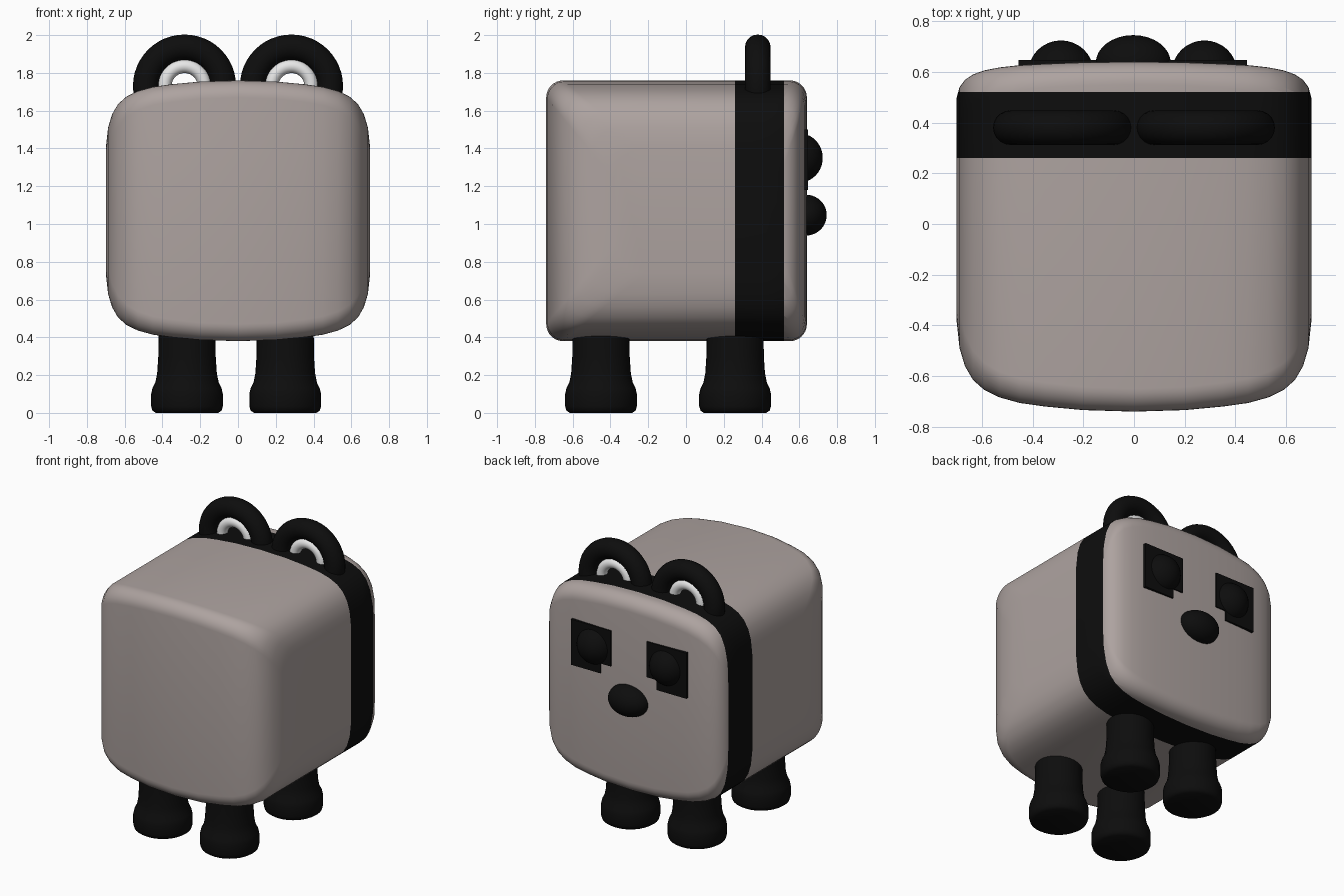
import bpy, bmesh, math
from mathutils import Vector

cube = bpy.data.objects.get("Cube")
if cube:
    bpy.data.objects.remove(cube, do_unlink=True)


def material(name, rgb):
    m = bpy.data.materials.new(name)
    m.use_nodes = True
    m.diffuse_color = (*rgb, 1)
    m.node_tree.nodes["Principled BSDF"].inputs["Base Color"].default_value = (*rgb, 1)
    return m


fur = material("warm grey", (0.42, 0.365, 0.35))
black = material("black", (0.004, 0.004, 0.004))
white = material("white", (0.8, 0.8, 0.8))


def finish(obj, name, *mats, angle=40):
    obj.name = name
    for m in mats:
        obj.data.materials.append(m)
    bpy.ops.object.select_all(action="DESELECT")
    obj.select_set(True)
    bpy.context.view_layer.objects.active = obj
    bpy.ops.object.shade_smooth_by_angle(angle=math.radians(angle))
    return obj


def from_bmesh(bm, name, *mats, angle=40):
    bmesh.ops.recalc_face_normals(bm, faces=bm.faces)
    mesh = bpy.data.meshes.new(name)
    bm.to_mesh(mesh)
    bm.free()
    obj = bpy.data.objects.new(name, mesh)
    bpy.context.collection.objects.link(obj)
    return finish(obj, name, *mats, angle=angle)


def rounded_rect(x, y0, y1, z0, z1, r, steps=8):
    """Closed loop of points in the plane at x."""
    corners = [(y1 - r, z1 - r), (y0 + r, z1 - r), (y0 + r, z0 + r), (y1 - r, z0 + r)]
    pts = []
    for k, (cy, cz) in enumerate(corners):
        for i in range(steps + 1):
            a = math.pi / 2 * (k + i / steps)
            pts.append((x, cy + r * math.cos(a), cz + r * math.sin(a)))
    return pts


# Body: rounded sections lofted from side to side, shrinking towards the sides
half = [(0, 0), (0.2, 0.006), (0.35, 0.02), (0.45, 0.034), (0.53, 0.056), (0.59, 0.085),
        (0.635, 0.125), (0.667, 0.18), (0.688, 0.25), (0.7, 0.36)]
sections = [(-x, d) for x, d in reversed(half[1:])] + half
bm = bmesh.new()
loops = []
for x, d in sections:
    pts = rounded_rect(x, -0.74 + d, 0.64 - 0.4 * d, 0.38 + d, 1.76 - d, 0.09 + 0.2 * d)
    loops.append([bm.verts.new(p) for p in pts])
for a, b in zip(loops, loops[1:]):
    n = len(a)
    for i in range(n):
        bm.faces.new((a[i], a[(i + 1) % n], b[(i + 1) % n], b[i]))
bm.faces.new(loops[0])
bm.faces.new(loops[-1])
# Collar band: cut the body and colour the faces between the cuts
band = (0.26, 0.52)
for y in band:
    bmesh.ops.bisect_plane(bm, geom=bm.verts[:] + bm.edges[:] + bm.faces[:],
                           plane_co=(0, y, 0), plane_no=(0, 1, 0))
for f in bm.faces:
    f.material_index = int(band[0] < f.calc_center_median().y < band[1])
from_bmesh(bm, "body", fur, black, angle=60)

# Legs: lathed profile with a wider foot
profile = [(0, 0), (0.165, 0), (0.183, 0.012), (0.19, 0.035), (0.19, 0.1), (0.183, 0.13),
           (0.168, 0.16), (0.158, 0.21), (0.152, 0.3), (0.15, 0.5)]
for end, y in (("front", -0.45), ("back", 0.26)):
    for side, x in (("right", -0.27), ("left", 0.25)):
        bm = bmesh.new()
        vs = [bm.verts.new((x + r, y, z)) for r, z in profile]
        es = [bm.edges.new(p) for p in zip(vs, vs[1:])]
        bmesh.ops.spin(bm, geom=vs + es, cent=(x, y, 0), axis=(0, 0, 1),
                       angle=math.tau, steps=32, use_merge=True)
        bmesh.ops.remove_doubles(bm, verts=bm.verts, dist=0.0005)
        from_bmesh(bm, f"{end}_{side}_leg", black)


def ring(name, x, major, minor, mat):
    bpy.ops.mesh.primitive_torus_add(location=(x, 0.38, 1.73), rotation=(math.pi / 2, 0, 0),
                                     major_radius=major, minor_radius=minor,
                                     major_segments=48, minor_segments=20)
    finish(bpy.context.object, name, mat)


def ball(name, loc, radii):
    bpy.ops.mesh.primitive_uv_sphere_add(segments=32, ring_count=20, location=loc)
    bpy.context.object.scale = radii
    finish(bpy.context.object, name, black)


# Ears, eyes and notched eye patches
middle = -0.005
for side, s in (("right", -1), ("left", 1)):
    ring(f"{side}_ear", 0.283 * s, 0.205, 0.068, black)
    ring(f"{side}_inner_ear", 0.283 * s, 0.105, 0.036, white)
    ball(f"{side}_eye", (middle + 0.283 * s, 0.6, 1.35), (0.128, 0.124, 0.13))
    outline = [(0.14, 1.5), (0.45, 1.5), (0.45, 1.18), (0.22, 1.18), (0.22, 1.25), (0.14, 1.25)]
    bm = bmesh.new()
    face = bm.faces.new([bm.verts.new((middle + s * x, 0.615, z)) for x, z in outline])
    out = bmesh.ops.extrude_face_region(bm, geom=[face])["geom"]
    bmesh.ops.translate(bm, vec=Vector((0, 0.032, 0)),
                        verts=[v for v in out if isinstance(v, bmesh.types.BMVert)])
    from_bmesh(bm, f"{side}_eye_patch", black)

# Nose
ball("nose", (-0.003, 0.635, 1.047), (0.148, 0.11, 0.108))
